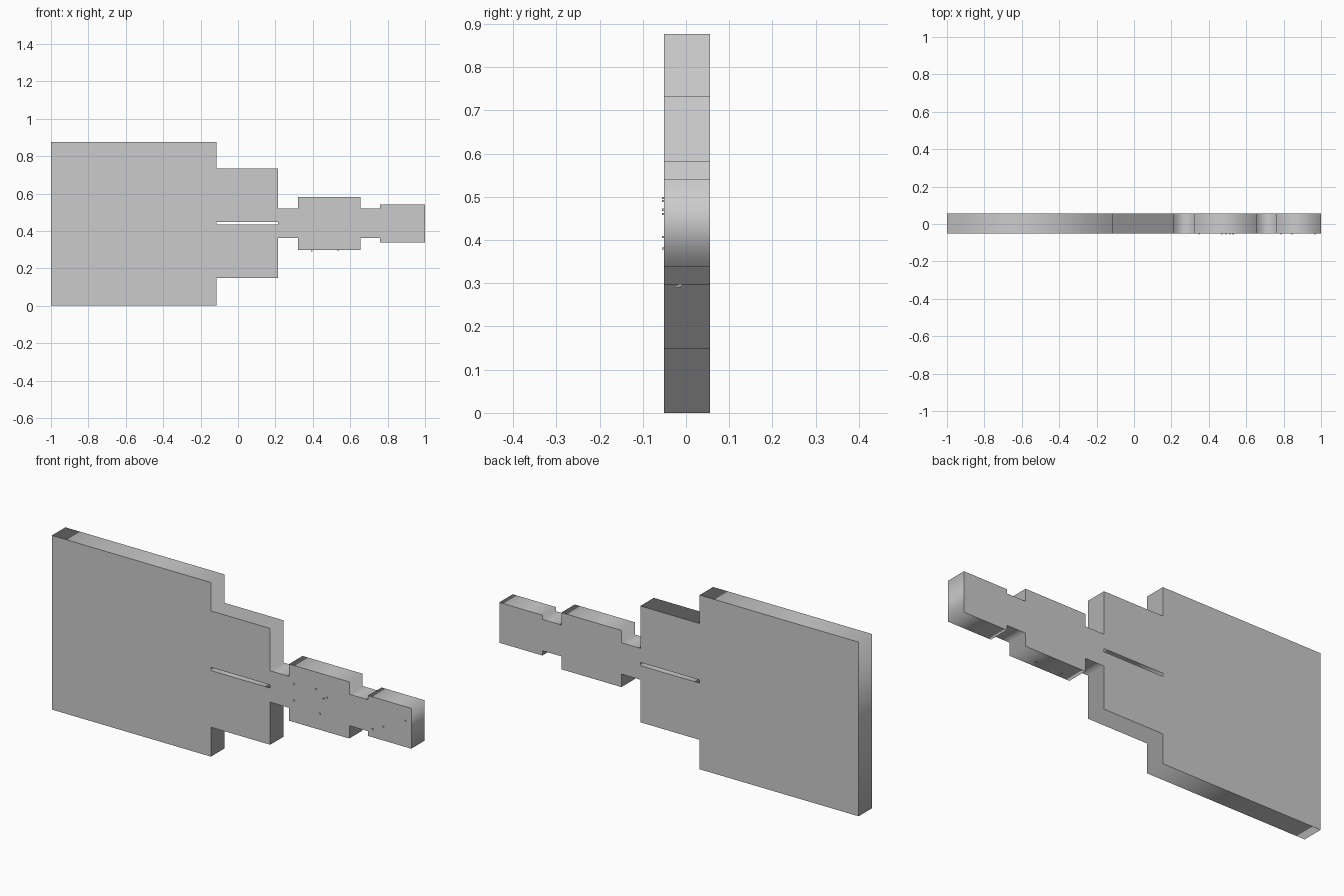
import bpy, bmesh, math
from mathutils import Matrix

if "Cube" in bpy.data.objects:
    bpy.data.objects.remove(bpy.data.objects["Cube"])

FRONT, BACK = -0.051, 0.056

# Stepped sections along the length: x start, x end, bottom, top
sections = [
    (-1.0, -0.115, 0.0, 0.876),      # blade
    (-0.115, 0.215, 0.148, 0.733),   # shoulder
    (0.215, 0.32, 0.362, 0.52),      # neck
    (0.32, 0.655, 0.297, 0.582),     # grip
    (0.655, 0.76, 0.362, 0.52),      # neck
    (0.76, 1.0, 0.338, 0.541),       # pommel
]

# Body: one stepped outline with the through-slot as an inner loop
lower = [(x, b) for x0, x1, b, t in sections for x in (x0, x1) for b in (b,)]
upper = [(x, t) for x0, x1, b, t in sections for x in (x0, x1)]
slot = [(-0.115, 0.433), (-0.115, 0.449), (0.2149, 0.449), (0.2149, 0.433)]

curve = bpy.data.curves.new("stepped_body", 'CURVE')
curve.dimensions = '2D'
curve.fill_mode = 'BOTH'
curve.extrude = (BACK - FRONT) / 2
for loop in (lower + upper[::-1], slot):
    spline = curve.splines.new('POLY')
    spline.points.add(len(loop) - 1)
    for p, (x, z) in zip(spline.points, loop):
        p.co = (x, z, 0, 1)
    spline.use_cyclic_u = True
body = bpy.data.objects.new("stepped_body", curve)
bpy.context.collection.objects.link(body)
body.rotation_euler.x = math.pi / 2
body.location.y = (FRONT + BACK) / 2
bpy.context.view_layer.objects.active = body
body.select_set(True)
bpy.ops.object.convert(target='MESH')

# Tiny specks on the grip and pommel faces
specks = [(0.348, FRONT, 0.49), (0.47, FRONT, 0.497), (0.53, FRONT, 0.47),
          (0.513, FRONT, 0.46), (0.348, FRONT, 0.407), (0.492, FRONT, 0.38),
          (0.786, FRONT, 0.38), (0.845, FRONT, 0.407), (0.968, FRONT, 0.47),
          (0.395, -0.018, 0.293), (0.535, -0.014, 0.295)]
bm = bmesh.new()
for x, y, z in specks:
    bmesh.ops.create_cube(bm, size=1, matrix=Matrix.Translation((x, y, z))
                          @ Matrix.Diagonal((0.007, 0.01, 0.005, 1)))
mesh = bpy.data.meshes.new("surface_specks")
bm.to_mesh(mesh)
bm.free()
bpy.context.collection.objects.link(bpy.data.objects.new("surface_specks", mesh))
